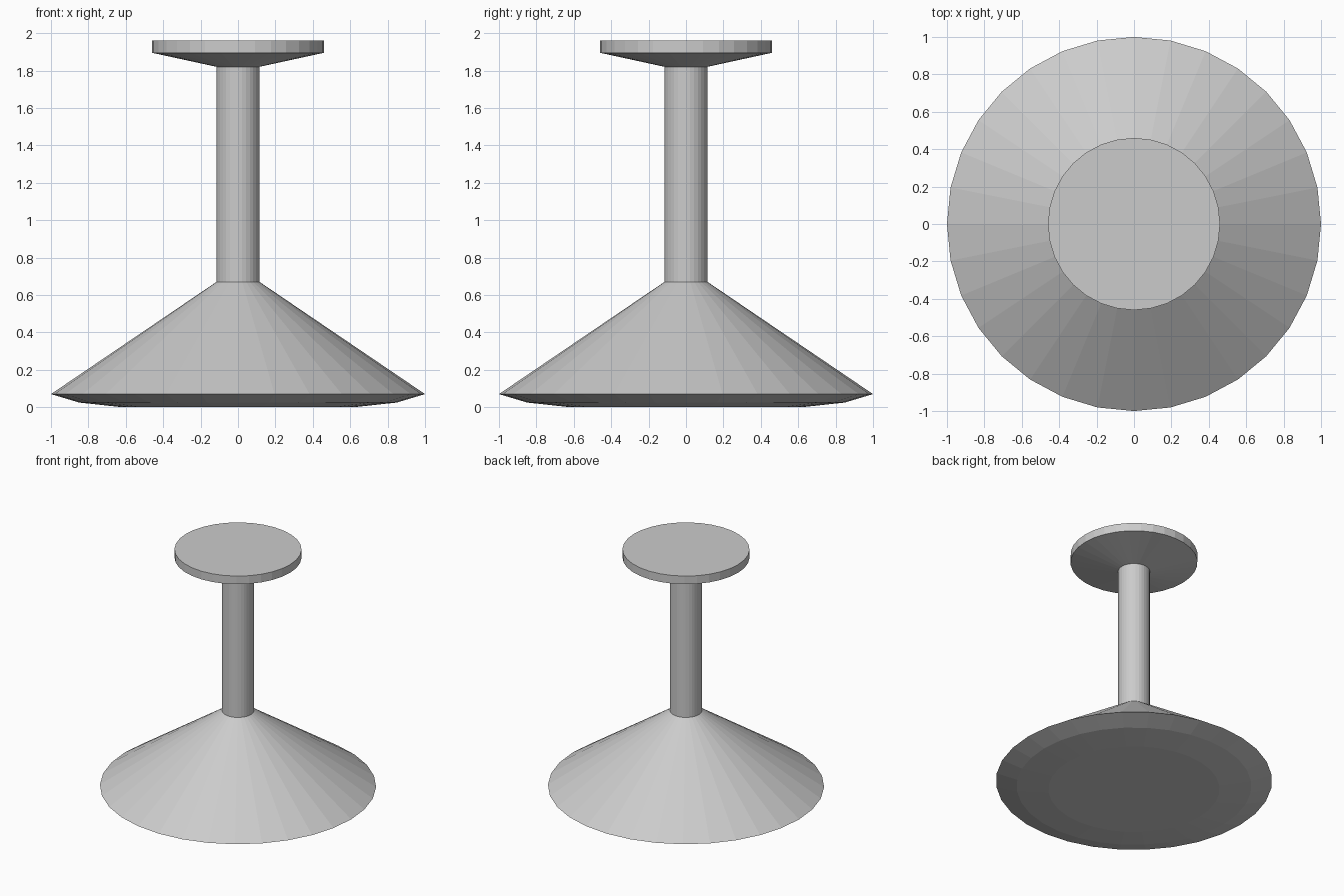
import bpy, bmesh
from math import cos, sin, tau

if "Cube" in bpy.data.objects:
    bpy.data.objects.remove(bpy.data.objects["Cube"])

SIDES = 32


def lathe(name, profile, cap_bottom=False, cap_top=False):
    """Revolve a bottom-to-top (radius, z) profile around z, flat shaded."""
    bm = bmesh.new()
    rings = [[bm.verts.new((r * cos(tau * i / SIDES), r * sin(tau * i / SIDES), z))
              for i in range(SIDES)] for r, z in profile]
    for low, high in zip(rings, rings[1:]):
        for i in range(SIDES):
            j = (i + 1) % SIDES
            bm.faces.new((low[i], low[j], high[j], high[i]))
    if cap_bottom:
        bm.faces.new(rings[0][::-1])
    if cap_top:
        bm.faces.new(rings[-1])
    mesh = bpy.data.meshes.new(name)
    bm.to_mesh(mesh)
    bm.free()
    obj = bpy.data.objects.new(name, mesh)
    bpy.context.collection.objects.link(obj)
    return obj


# Conical foot with a shallow dished underside
lathe("base", [(0.62, 0), (0.85, 0.025), (1.0, 0.07), (0.115, 0.67)], cap_bottom=True)

# Straight column
lathe("stem", [(0.115, 0.67), (0.115, 1.82)])

# Flared round plate
lathe("top_plate", [(0.115, 1.82), (0.46, 1.895), (0.46, 1.96)], cap_top=True)
